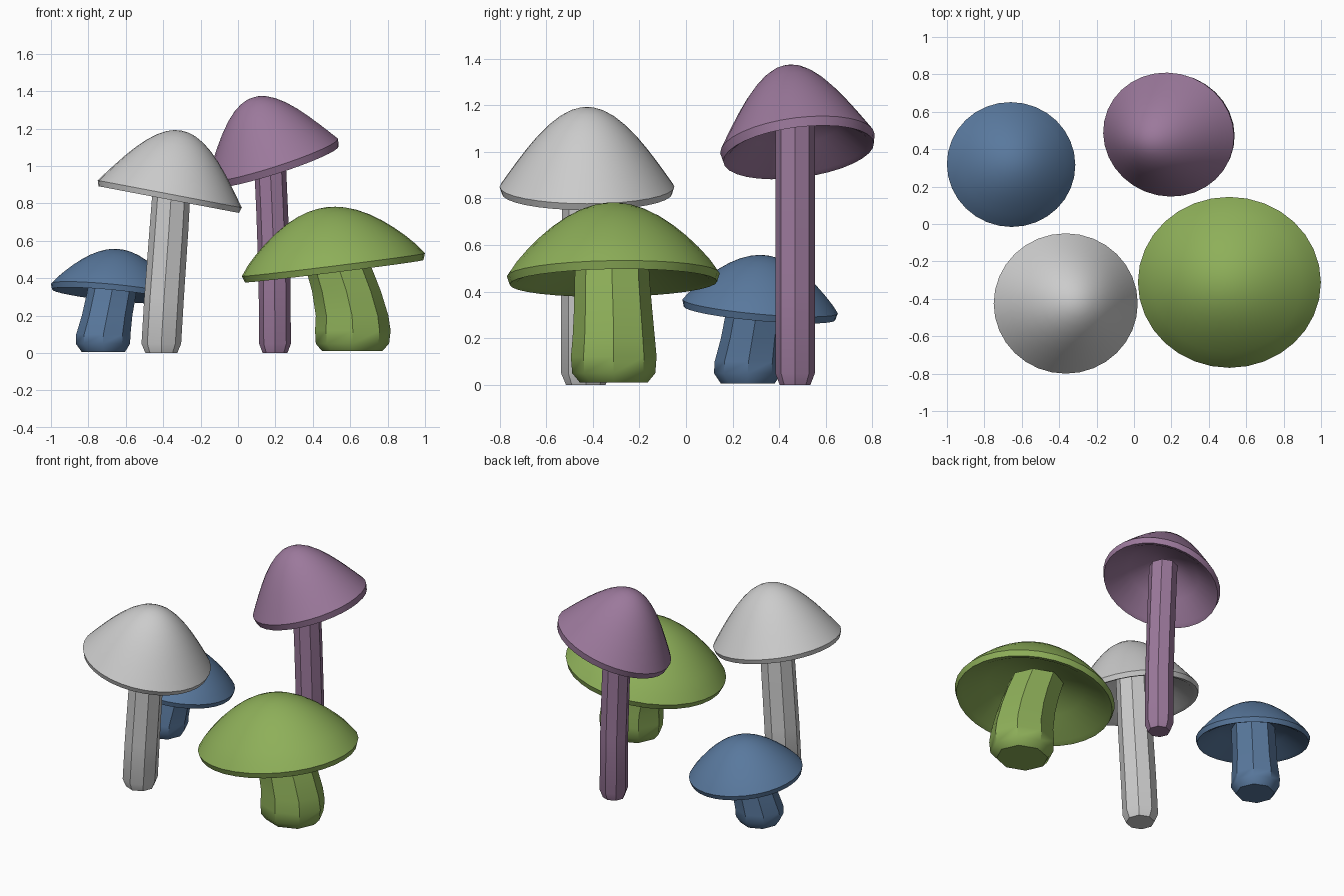
import bpy, bmesh, math
from mathutils import Vector, Matrix

if "Cube" in bpy.data.objects:
    bpy.data.objects.remove(bpy.data.objects["Cube"])

def material(name, rgb):
    m = bpy.data.materials.new(name)
    m.diffuse_color = (*rgb, 1)
    m.use_nodes = True
    m.node_tree.nodes["Principled BSDF"].inputs["Base Color"].default_value = m.diffuse_color
    return m

def finish(name, bm, mat):
    bmesh.ops.recalc_face_normals(bm, faces=bm.faces)
    me = bpy.data.meshes.new(name)
    bm.to_mesh(me)
    bm.free()
    ob = bpy.data.objects.new(name, me)
    bpy.context.collection.objects.link(ob)
    if mat:
        me.materials.append(mat)
    bpy.ops.object.select_all(action='DESELECT')
    bpy.context.view_layer.objects.active = ob
    ob.select_set(True)
    bpy.ops.object.shade_smooth_by_angle(angle=math.radians(40))
    return ob

def bridge(bm, a, b):
    n = len(a)
    for i in range(n):
        bm.faces.new((a[i], a[(i + 1) % n], b[(i + 1) % n], b[i]))

def ring(bm, c, rx, ry, n):
    return [bm.verts.new((c[0] + rx * math.cos(2 * math.pi * i / n),
                          c[1] + ry * math.sin(2 * math.pi * i / n), c[2])) for i in range(n)]

# Stem: octagonal rings along a gently bent path of (x, y, z, radius)
def stem(name, path, mat, squash=1.0, sides=8):
    bm = bmesh.new()
    rings = [ring(bm, p, p[3], p[3] * squash, sides) for p in path]
    for a, b in zip(rings, rings[1:]):
        bridge(bm, a, b)
    bm.faces.new(rings[0])
    bm.faces.new(rings[-1])
    finish(name, bm, mat)

# Cap: rounded dome, thin lip and hollow underside, tilted by x and y slopes
def cap(name, centre, rx, ry, h, slope, mat, power=1.0, lip=0.03, sides=32):
    prof = [(r, h * math.cos(r * math.pi / 2) ** power)
            for r in (0.1, 0.2, 0.32, 0.45, 0.58, 0.7, 0.82, 0.92)]
    prof += [(1, 0), (0.975, -lip), (0.9, -lip * 0.7), (0.6, h * 0.2), (0.2, h * 0.42)]
    bm = bmesh.new()
    rings = [ring(bm, (0, 0, z), rx * r, ry * r, sides) for r, z in prof]
    for a, b in zip(rings, rings[1:]):
        bridge(bm, a, b)
    for rg, z in ((rings[0], h), (rings[-1], h * 0.45)):
        tip = bm.verts.new((0, 0, z))
        for i in range(sides):
            bm.faces.new((rg[i], rg[(i + 1) % sides], tip))
    axis = Vector((-slope[0], -slope[1], 1)).normalized()
    rot = Vector((0, 0, 1)).rotation_difference(axis).to_matrix().to_4x4()
    bm.transform(Matrix.Translation(centre) @ rot)
    finish(name, bm, mat)

blue = material("blue", (0.10, 0.19, 0.34))
purple = material("purple", (0.33, 0.19, 0.33))
green = material("green", (0.27, 0.43, 0.10))

# Grey mushroom
stem("grey_stem", [(-.41, -.43, 0, .085), (-.41, -.43, .05, .106), (-.395, -.43, .3, .106),
                   (-.37, -.43, .65, .104), (-.347, -.428, 1.0, .1)], None)
cap("grey_cap", (-.365, -.425, .85), .392, .375, .345, (-.19, 0), None)

# Purple mushroom
stem("purple_stem", [(.198, .468, 0, .066), (.198, .468, .05, .085), (.195, .468, .4, .085),
                     (.183, .468, .75, .085), (.165, .468, 1.15, .085)], purple)
cap("purple_cap", (.185, .478, 1.035), .367, .334, .35, (.32, .13), purple, lip=0.04)

# Blue mushroom
stem("blue_stem", [(-.72, .265, .005, .115), (-.722, .265, .05, .145), (-.72, .268, .1, .145),
                   (-.7, .285, .2, .135), (-.676, .305, .32, .132), (-.66, .315, .42, .13)], blue)
cap("blue_cap", (-.657, .318, .337), .345, .335, .22, (-.1, -.09), blue, 0.9)

# Green mushroom
stem("green_stem", [(.61, -.31, .01, .16), (.612, -.31, .05, .196), (.614, -.31, .12, .202),
                    (.61, -.31, .2, .194), (.58, -.313, .33, .184), (.54, -.317, .45, .177),
                    (.49, -.317, .58, .17)], green, 0.91)
cap("green_cap", (.51, -.312, .472), .493, .457, .31, (.125, .015), green, 0.85, 0.035)
